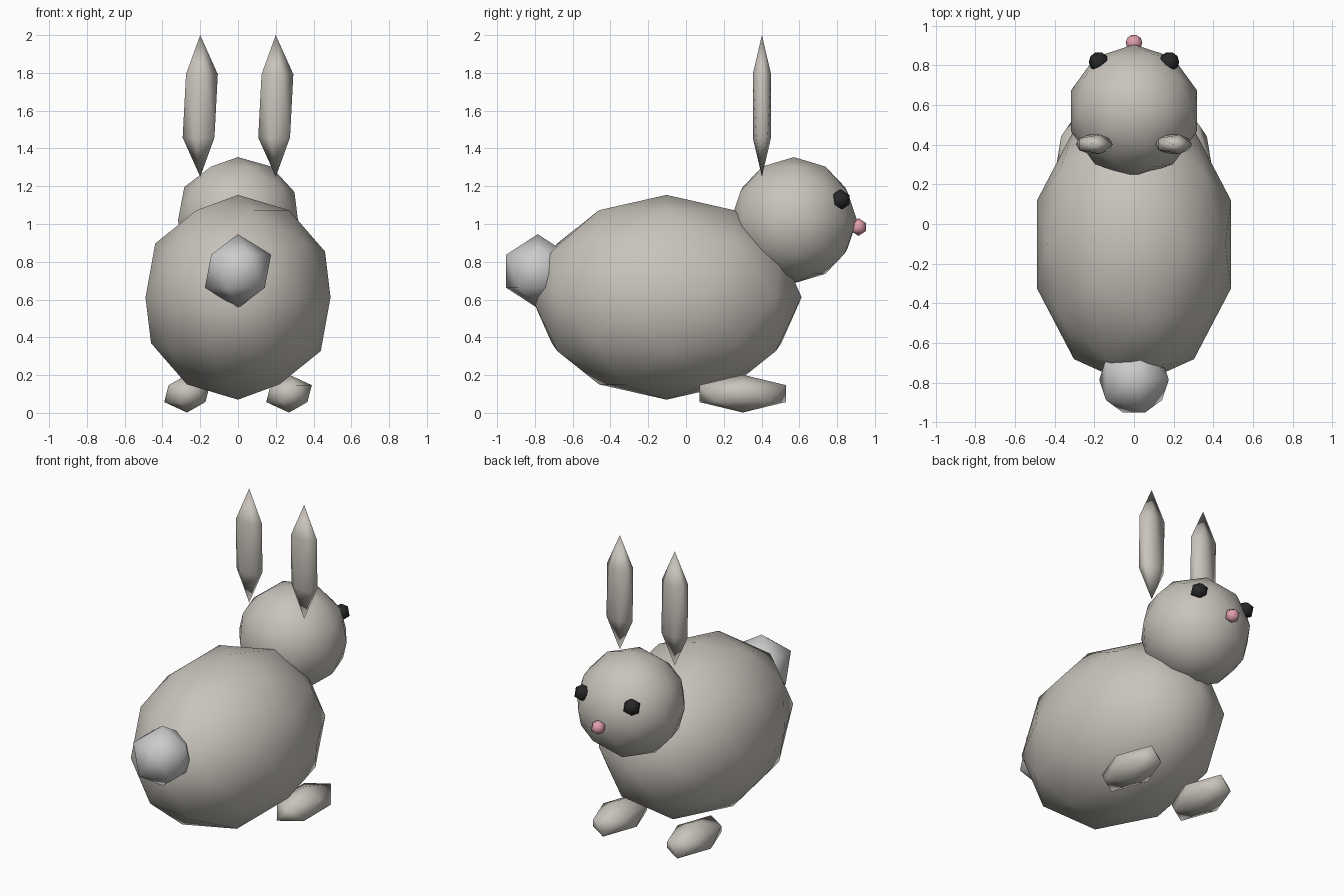
import bpy

if "Cube" in bpy.data.objects:
    bpy.data.objects.remove(bpy.data.objects["Cube"])


def material(name, rgb):
    m = bpy.data.materials.new(name)
    m.diffuse_color = (*rgb, 1)
    m.use_nodes = True
    m.node_tree.nodes["Principled BSDF"].inputs["Base Color"].default_value = m.diffuse_color
    return m


FUR = material("fur", (0.58, 0.55, 0.50))
WHITE = material("tail_white", (0.85, 0.85, 0.84))
BLACK = material("eye_black", (0.02, 0.02, 0.02))
PINK = material("nose_pink", (0.75, 0.35, 0.42))


def blob(name, loc, radii, mat, detail=1):
    """Scaled icosphere with smooth shading."""
    bpy.ops.mesh.primitive_ico_sphere_add(subdivisions=detail, radius=1, location=loc)
    ob = bpy.context.object
    ob.name = name
    ob.scale = radii
    bpy.ops.object.transform_apply(location=False, rotation=False, scale=True)
    bpy.ops.object.shade_smooth()
    ob.data.materials.append(mat)
    return ob


# Body and head
blob("body", (0, -0.103, 0.612), (0.515, 0.715, 0.542), FUR, 2)
blob("head", (0, 0.571, 1.02), (0.334, 0.334, 0.334), FUR, 2)

# Tail and nose
blob("tail", (0, -0.785, 0.75), (0.196, 0.196, 0.196), WHITE)
blob("nose", (0, 0.913, 0.984), (0.047, 0.047, 0.047), PINK)

# Paired ears, eyes and feet (placed either side, same facet orientation)
for side, s in (("left", -1), ("right", 1)):
    blob(side + "_ear", (s * 0.2, 0.402, 1.625), (0.104, 0.057, 0.375), FUR)
    blob(side + "_eye", (s * 0.178, 0.818, 1.128), (0.056, 0.056, 0.056), BLACK)
    blob(side + "_foot", (s * 0.27, 0.3, 0.102), (0.135, 0.27, 0.1), FUR)
